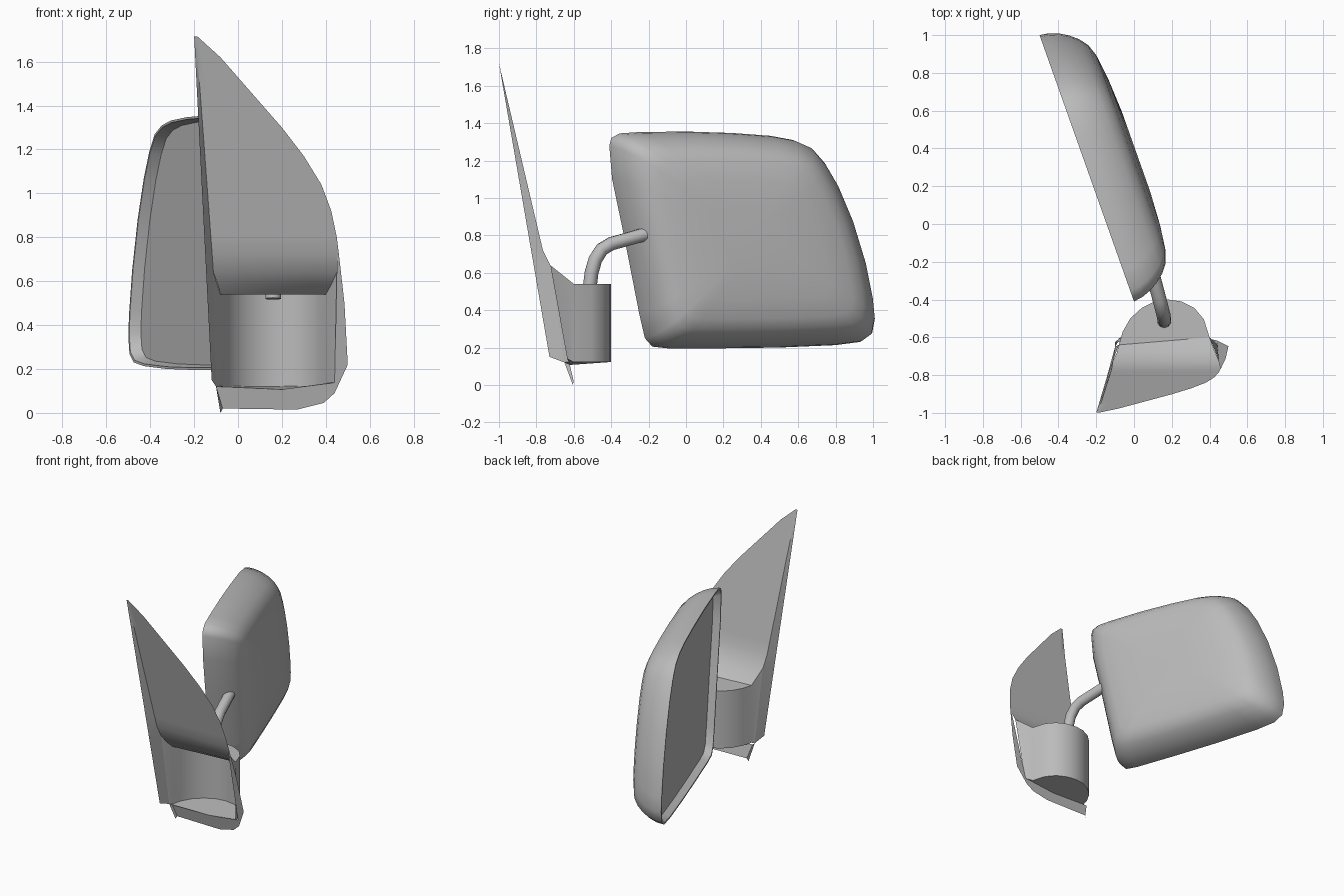
import bpy, bmesh, math
from mathutils import Vector

if "Cube" in bpy.data.objects:
    bpy.data.objects.remove(bpy.data.objects["Cube"], do_unlink=True)

GREY = (0.5, 0.5, 0.5, 1)
grey = bpy.data.materials.new("plain grey")
grey.use_nodes = True
grey.diffuse_color = GREY
grey.node_tree.nodes["Principled BSDF"].inputs["Base Color"].default_value = GREY


def finish(name, bm, angle=40):
    """Weld, orient and smooth a bmesh, then link it as an object."""
    bmesh.ops.remove_doubles(bm, verts=bm.verts, dist=0.0005)
    bmesh.ops.recalc_face_normals(bm, faces=bm.faces)
    mesh = bpy.data.meshes.new(name)
    bm.to_mesh(mesh)
    bm.free()
    mesh.materials.append(grey)
    mesh.shade_smooth()
    mesh.set_sharp_from_angle(angle=math.radians(angle))
    obj = bpy.data.objects.new(name, mesh)
    bpy.context.collection.objects.link(obj)
    return obj


def skin(bm, rows, closed=False):
    """Bridge successive rows of points with quads."""
    grid = [[bm.verts.new(p) for p in row] for row in rows]
    for a, b in zip(grid, grid[1:]):
        count = len(a)
        for i in range(count if closed else count - 1):
            j = (i + 1) % count
            bm.faces.new((a[i], a[j], b[j], b[i]))
    return grid


def polygon(bm, points):
    bm.faces.new([bm.verts.new(p) for p in points])


def plane_y(z):
    """Depth of the sloping mounting plane at a height."""
    return -1 + 0.235 * (1.72 - z)


def left_x(z):
    return -0.19 + 0.074 * (1.7 - z)


# Sail plate: flat upper sheet flowing into the bracket top
bm = bmesh.new()
sheet = []
for right, z in [(-.185, 1.715), (-.08, 1.62), (.06, 1.46), (.2, 1.3), (.3, 1.17),
                 (.38, 1.04), (.425, .92), (.45, .8), (.46, .72)]:
    sheet.append((left_x(z), right, plane_y(z), plane_y(z), z))
sheet += [(-.112, .45, -.725, -.725, .64),
          (-.092, .425, -.685, -.67, .585),
          (-.08, .4, -.64, -.6, .54)]
STEPS = 6
rows = []
for x0, x1, y0, y1, z in sheet:
    start, end = Vector((x0, y0, z)), Vector((x1, y1, z))
    rows.append([start.lerp(end, i / STEPS) for i in range(STEPS + 1)])
skin(bm, rows)

# Side flange along the straight edge of the plate
front_edge, back_edge = [], []
top, bottom = Vector((-.2, -1, 1.72)), Vector((-.12, -.73, .15))
edge = [row[0] for row in rows[:10]] + [Vector((-.1, -.65, .12))]
for p in edge:
    t = min((top.z - p.z) / (top.z - bottom.z), 1)
    front_edge.append(top.lerp(bottom, t))
skin(bm, [front_edge, edge])
finish("sail_plate", bm)

# Hollow bracket drum, open towards the front
arc = [(-.08, -.64), (-.06, -.57), (-.02, -.5), (.04, -.445), (.11, -.41), (.18, -.4),
       (.25, -.41), (.32, -.445), (.37, -.505), (.4, -.6)]
upper = [(x, y, .54) for x, y in arc]
lower = [(x, y, .122) for x, y in arc]
bm = bmesh.new()
ends_top = [(-.112, -.725, .64), (.45, -.725, .64)]
ends_low = [(-.1, -.65, .12), (.44, -.635, .14)]
skin(bm, [[ends_top[0]] + upper + [ends_top[1]],
          [ends_low[0]] + lower + [ends_low[1]]])
polygon(bm, upper)
polygon(bm, [ends_low[0]] + lower + [ends_low[1], (.2, -.62, .107)])
finish("bracket_drum", bm)

# Lower lip continuing the mounting plane around the drum
lip = [(-.1, .12), (.2, .107), (.44, .14), (.45, .64), (.452, .72), (.46, .72),
       (.485, .5), (.5, .22), (.44, .09), (.39, .045), (.27, .015), (-.07, .02)]
bm = bmesh.new()
polygon(bm, [(x, plane_y(z), z) for x, z in lip])
polygon(bm, [(-.1, -.65, .12), (-.1, plane_y(.12), .12), (-.07, plane_y(.02), .02),
             (-.08, -.605, 0)])
finish("lower_lip", bm)

# Mirror head: rounded outline on a slanted upright plane
outline = [(-.41, 1.28), (-.4, 1.32), (-.355, 1.345), (-.25, 1.352), (0, 1.355), (.25, 1.347),
           (.45, 1.332), (.57, 1.31), (.66, 1.27), (.73, 1.19), (.8, 1.07), (.88, .88),
           (.95, .65), (.99, .45), (1, .35), (.985, .27), (.93, .23), (.8, .213), (.5, .2),
           (.2, .196), (-.1, .196), (-.18, .205), (-.22, .25), (-.25, .38), (-.33, .79),
           (-.395, 1.1)]
normal = Vector((.943, .334, 0))


def slanted(y, z):
    return Vector((-(y + .41) * .3546, y, z))


centre = slanted(.29, .775)


def ring(scale, depth):
    return [centre + (slanted(y, z) - centre) * scale + normal * depth for y, z in outline]


bm = bmesh.new()
shell = [(.96, .05), (.982, 0), (1, 0), (.99, .05), (.965, .1), (.93, .145), (.88, .19),
         (.82, .225), (.73, .248), (.55, .265), (.3, .275)]
grid = skin(bm, [ring(*s) for s in shell], closed=True)
bm.faces.new(grid[-1])
finish("mirror_housing", bm, 50)

# Flat glass set back inside the rim
bm = bmesh.new()
polygon(bm, ring(.96, .05))
finish("mirror_glass", bm)

# Bent support arm
path = [Vector(p) for p in [(.16, -.515, .52), (.16, -.505, .6), (.157, -.485, .67),
                            (.148, -.45, .725), (.135, -.4, .755), (.095, -.25, .797),
                            (.08, -.2, .81)]]
SIDES, RADIUS = 10, .037
rows = []
for i, p in enumerate(path):
    along = (path[min(i + 1, len(path) - 1)] - path[max(i - 1, 0)]).normalized()
    across = along.cross(Vector((0, .3, -1))).normalized() if i > 9 else Vector((.95, .3, 0))
    across = (across - along * across.dot(along)).normalized()
    other = along.cross(across)
    angles = [math.tau * k / SIDES for k in range(SIDES)]
    rows.append([p + (across * math.cos(a) + other * math.sin(a)) * RADIUS for a in angles])
bm = bmesh.new()
grid = skin(bm, rows, closed=True)
for cap in (grid[0], grid[-1]):
    bm.faces.new(cap)
finish("support_arm", bm)
